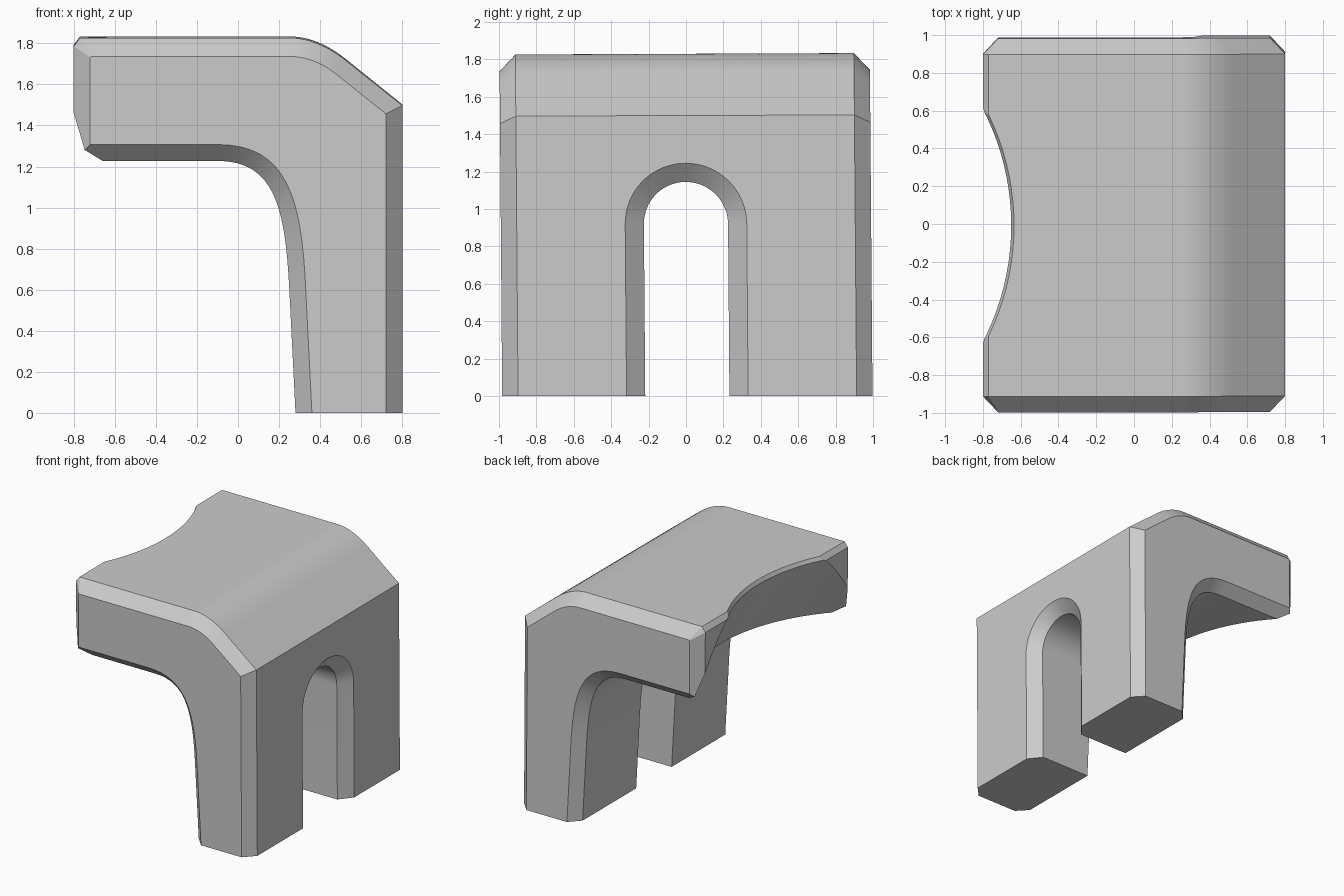
import bpy, bmesh, math
from mathutils import Vector

cube = bpy.data.objects.get("Cube")
if cube:
    bpy.data.objects.remove(cube, do_unlink=True)

grey = bpy.data.materials.new("plain_grey")
grey.use_nodes = True
grey.diffuse_color = (0.6, 0.6, 0.6, 1)
grey.node_tree.nodes["Principled BSDF"].inputs["Base Color"].default_value = (0.6, 0.6, 0.6, 1)


def loft(name, rings):
    """Closed solid through rings that share one point count."""
    bm = bmesh.new()
    loops = [[bm.verts.new(p) for p in ring] for ring in rings]
    n = len(loops[0])
    for a, b in zip(loops, loops[1:]):
        for i in range(n):
            j = (i + 1) % n
            bm.faces.new((a[i], a[j], b[j], b[i]))
    bm.faces.new(loops[0])
    bm.faces.new(loops[-1])
    bmesh.ops.recalc_face_normals(bm, faces=bm.faces)
    mesh = bpy.data.meshes.new(name)
    bm.to_mesh(mesh)
    bm.free()
    mesh.materials.append(grey)
    ob = bpy.data.objects.new(name, mesh)
    bpy.context.collection.objects.link(ob)
    return ob


def bezier(points, steps=16):
    """Points on a curve of any degree."""
    out = []
    for s in range(steps + 1):
        pts = [Vector(p) for p in points]
        while len(pts) > 1:
            pts = [a.lerp(b, s / steps) for a, b in zip(pts, pts[1:])]
        out.append(tuple(pts[0]))
    return out


# Side outline: full in the middle, smaller at the two bevelled sides
full = ([(-.8, 1.23), (-.8, 1.79), (-.77, 1.83)]
        + bezier([(.25, 1.83), (.39, 1.83), (.53, 1.716)])
        + [(.8, 1.5), (.8, 0), (.28, 0)]
        + bezier([(.25, .6), (.23, 1.0), (.18, 1.23), (-.1, 1.23)]))
inset = ([(-.72, 1.31), (-.72, 1.735), (-.715, 1.74)]
         + bezier([(.25, 1.74), (.37, 1.74), (.48, 1.652)])
         + [(.72, 1.46), (.72, 0), (.36, 0)]
         + bezier([(.33, .6), (.31, 1.05), (.24, 1.31), (-.1, 1.31)]))
sections = [(-.99, inset), (-.905, full), (.905, full), (.99, inset)]
body = loft("bent_body", [[(x, y, z) for x, z in prof] for y, prof in sections])


# Arched opening with a flared outer rim
def arch(x, r):
    curve = [(x, r * math.cos(math.pi * i / 32), .92 + r * math.sin(math.pi * i / 32))
             for i in range(33)]
    return [(x, r, -.1)] + curve + [(x, -r, -.1)]


arch_cutter = loft("arch_cutter", [arch(x, r) for x, r in
                                   [(-.2, .225), (.72, .225), (.8, .325), (.88, .425)]])

# Leaning round scoop in the free edge, with a thin bevel at the top
R = 1.34
scoop_cutter = loft("scoop_cutter", [
    [(c - R + R * math.cos(math.tau * i / 128), R * math.sin(math.tau * i / 128), z)
     for i in range(128)]
    for z, c in [(1.0, -.17), (1.8, -.65), (1.88, -.61)]])

bpy.context.view_layer.objects.active = body
for cutter in (arch_cutter, scoop_cutter):
    cutter.hide_render = True
    mod = body.modifiers.new("cut", "BOOLEAN")
    mod.operation = "DIFFERENCE"
    mod.solver = "EXACT"
    mod.object = cutter
    bpy.ops.object.modifier_apply(modifier=mod.name)
    bpy.data.objects.remove(cutter, do_unlink=True)

# Slight sideways lean, with the feet kept flat
for v in body.data.vertices:
    x, y, z = v.co
    v.co = (x, y - .008 * (z - .9), z + .004 * y * z / 1.8)

bpy.ops.object.select_all(action="DESELECT")
body.select_set(True)
bpy.ops.object.shade_smooth_by_angle(angle=math.radians(20))
